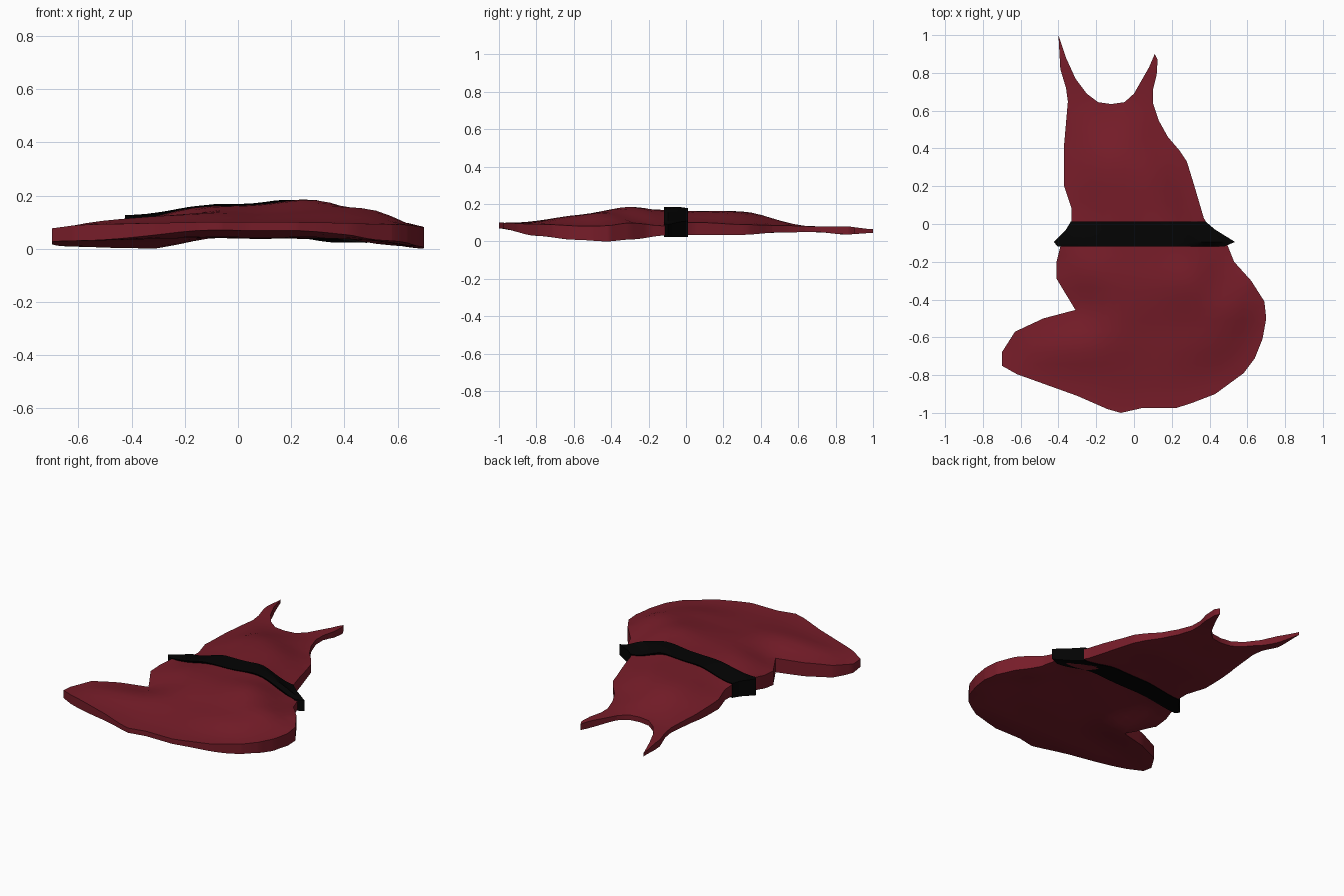
import bpy, bmesh, math
from mathutils import Vector
from mathutils.geometry import intersect_point_line

cube = bpy.data.objects.get("Cube")
if cube:
    bpy.data.objects.remove(cube)

# Garment pattern, running from the right strap tip across the neckline
OUTLINE = [
    (-.4, 1), (-.36, .88), (-.31, .77), (-.25, .69), (-.19, .645), (-.12, .635),
    (-.05, .645), (0, .69), (.04, .76), (.08, .83), (.11, .9), (.125, .87),
    (.12, .79), (.1, .71), (.1, .64), (.13, .55), (.18, .46), (.24, .39),
    (.28, .33), (.32, .2), (.37, .03), (.42, -.05), (.49, -.1), (.53, -.2),
    (.62, -.3), (.69, -.41), (.7, -.5), (.68, -.61), (.64, -.71), (.58, -.79),
    (.43, -.9), (.3, -.95), (.22, -.975), (.04, -.975), (-.07, -1), (-.14, -.98),
    (-.3, -.91), (-.62, -.795), (-.7, -.75), (-.7, -.68), (-.63, -.57),
    (-.48, -.5), (-.31, -.455), (-.41, -.29), (-.41, -.2), (-.39, -.12),
    (-.33, 0), (-.33, .08), (-.37, .2), (-.37, .42), (-.35, .65), (-.36, .72),
    (-.39, .82)]

# Cloth heights along the length: middle and rim of the top, then of the underside
STATION = [-1, -.8, -.6, -.42, -.3, -.1, .1, .3, .5, .7, .85, 1]
CROWN = [.1, .115, .14, .153, .162, .155, .16, .162, .13, .1, .085, .07]
RIM = [.1, .092, .088, .09, .1, .105, .1, .09, .085, .08, .08, .065]
BELLY = [.07, .045, .042, .045, .05, .065, .06, .045, .05, .05, .04, .045]
LOW = [.07, .03, .009, 0, .01, .033, .033, .035, .048, .05, .037, .045]

# Folds and rim sags: x, y, radius, height
FOLDS = [(.28, -.3, .15, .03), (.57, -.4, .1, .035), (.45, -.33, .07, -.015),
         (.08, -.62, .15, -.012), (-.6, -.65, .2, -.01), (.18, -.06, .1, .018),
         (-.25, -.08, .1, -.012), (.15, .2, .12, .008)]
SAGS = [(-.72, -.7, .12, -.018), (.72, -.5, .15, -.008), (.53, -.1, .12, -.025),
        (-.42, -.08, .1, .012)]


def material(name, colour, roughness):
    mat = bpy.data.materials.new(name)
    mat.use_nodes = True
    mat.diffuse_color = (*colour, 1)
    shader = mat.node_tree.nodes["Principled BSDF"]
    shader.inputs["Base Color"].default_value = (*colour, 1)
    shader.inputs["Roughness"].default_value = roughness
    return mat


def smooth(t):
    t = max(0, min(1, t))
    return t * t * (3 - 2 * t)


def along(table, y):
    """Smoothly interpolate a height table at y."""
    y = max(STATION[0], min(STATION[-1], y))
    for i in range(len(STATION) - 1):
        a, b = STATION[i], STATION[i + 1]
        if y <= b:
            return table[i] + (table[i + 1] - table[i]) * smooth((y - a) / (b - a))


def bumps(table, x, y):
    return sum(height * math.exp(-((x - fx) ** 2 + (y - fy) ** 2) / radius ** 2)
               for fx, fy, radius, height in table)


def top_height(x, y, inset):
    puff = smooth(inset / .25)
    rim = along(RIM, y) + bumps(SAGS, x, y)
    return rim + (along(CROWN, y) + bumps(FOLDS, x, y) - rim) * puff


def low_height(x, y, inset):
    # The underside follows the folds of the upper cloth more gently
    puff = smooth(inset / .25)
    belly = along(BELLY, y) + .5 * bumps(FOLDS, x, y)
    return along(LOW, y) + (belly - along(LOW, y)) * puff


def rim_distance(co):
    p = Vector((co.x, co.y, 0))
    best = 9
    for i, b in enumerate(OUTLINE):
        a, b = Vector((*OUTLINE[i - 1], 0)), Vector((*b, 0))
        near, t = intersect_point_line(p, a, b)
        near = a if t < 0 else b if t > 1 else near
        best = min(best, (p - near).length)
    return best


def finish(name, bm, mat, angle):
    bmesh.ops.recalc_face_normals(bm, faces=bm.faces)
    mesh = bpy.data.meshes.new(name)
    bm.to_mesh(mesh)
    bm.free()
    mesh.materials.append(mat)
    obj = bpy.data.objects.new(name, mesh)
    bpy.context.collection.objects.link(obj)
    bpy.ops.object.select_all(action='DESELECT')
    obj.select_set(True)
    bpy.context.view_layer.objects.active = obj
    bpy.ops.object.shade_smooth_by_angle(angle=math.radians(angle))


def build_dress(mat):
    bm = bmesh.new()
    bm.faces.new([bm.verts.new((x, y, 0)) for x, y in OUTLINE])
    # Cut the flat pattern into a grid
    step = .0573
    for axis in (Vector((1, 0, 0)), Vector((0, 1, 0))):
        for i in range(-18, 19):
            bmesh.ops.bisect_plane(bm, geom=bm.verts[:] + bm.edges[:] + bm.faces[:],
                                   plane_co=axis * (i * step + .0037), plane_no=axis)
    bmesh.ops.triangulate(bm, faces=[f for f in bm.faces if len(f.verts) > 4])
    low = bm.verts[:]
    # Raise a copy as the upper cloth, joined by a rim wall
    made = bmesh.ops.extrude_face_region(bm, geom=bm.faces[:], use_keep_orig=True)
    top = [g for g in made["geom"] if isinstance(g, bmesh.types.BMVert)]
    inner = []
    for group, height in ((low, low_height), (top, top_height)):
        for v in group:
            inset = rim_distance(v.co)
            v.co.z = height(v.co.x, v.co.y, inset)
            if inset > .01:
                inner.append(v)
    for _ in range(2):
        bmesh.ops.smooth_vert(bm, verts=inner, factor=.5, use_axis_z=True)
    finish("dress", bm, mat, 50)


def build_belt(mat):
    # Rows across the belt: y, right end, left end
    rows = [(.012, -.335, .38), (-.03, -.36, .43), (-.095, -.425, .535),
            (-.118, -.405, .48)]
    count, gap = 24, .01
    bm = bmesh.new()
    rings = []
    for y, right, left in rows:
        xs = [right + (left - right) * i / count for i in range(count + 1)]
        ring = []
        for height, offset, order in ((top_height, gap, xs), (low_height, -gap, xs[::-1])):
            for x in order:
                inset = min(x - right, left - x)
                ring.append(bm.verts.new((x, y, height(x, y, inset) + offset)))
        rings.append(ring)
    # Close the band with inner faces against the cloth
    inside = []
    for ring, y in ((rings[-1], -.105), (rings[0], 0)):
        cx = (ring[0].co.x + ring[count].co.x) / 2
        inside.append([bm.verts.new((cx + (v.co.x - cx) * .95, y,
                                     v.co.z + (-gap if i <= count else gap) * 1.5))
                       for i, v in enumerate(ring)])
    rings += inside
    for k, ring in enumerate(rings):
        following = rings[(k + 1) % len(rings)]
        for i in range(len(ring)):
            bm.faces.new((ring[i - 1], ring[i], following[i], following[i - 1]))
    finish("belt", bm, mat, 40)


build_dress(material("wine red cloth", (.183, .012, .022), .8))
build_belt(material("black belt", (.001, .001, .001), .8))
